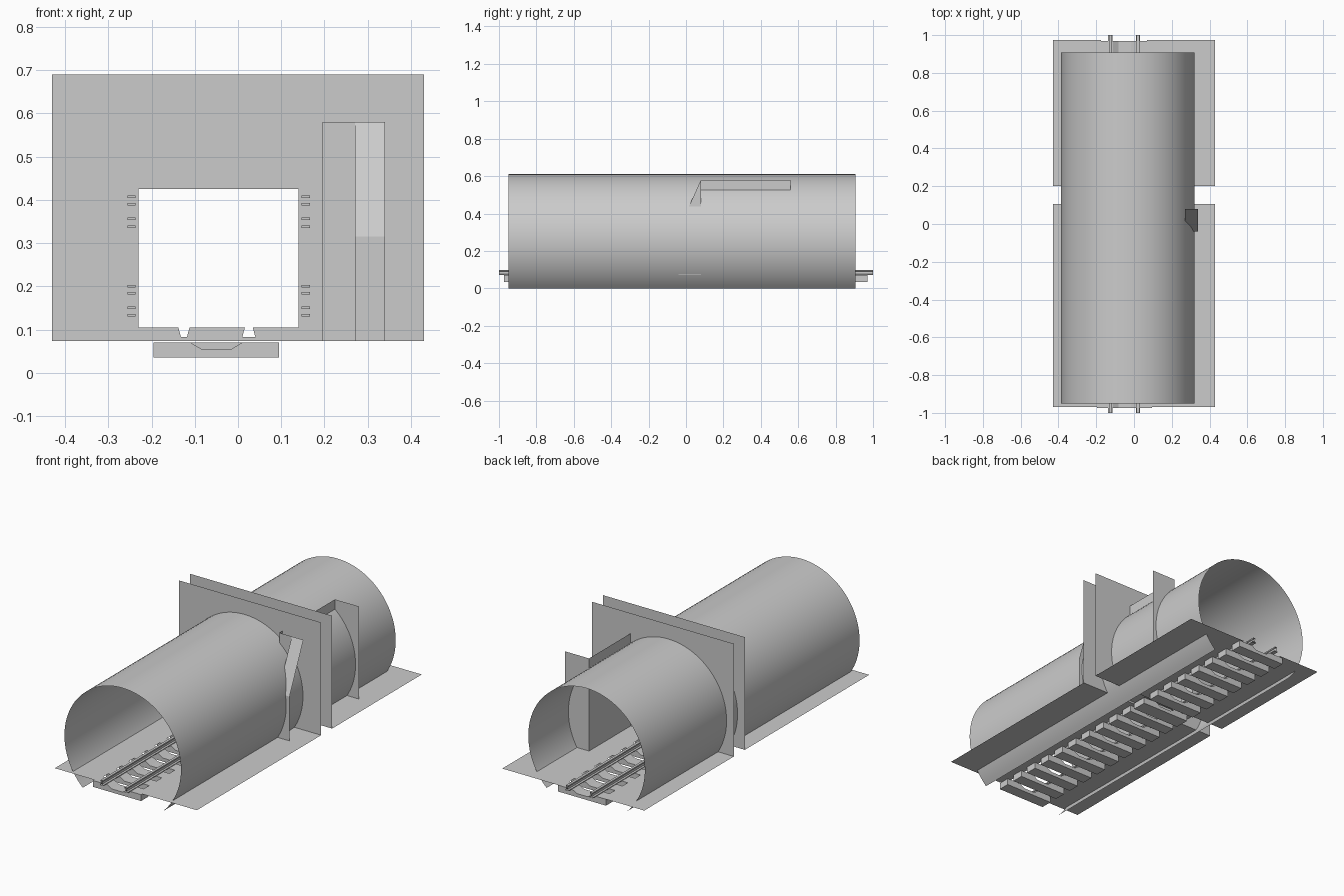
import bpy, bmesh
from math import sin, cos, asin, pi

cube = bpy.data.objects.get("Cube")
if cube:
    bpy.data.objects.remove(cube)


def make(name, verts, faces):
    mesh = bpy.data.meshes.new(name)
    mesh.from_pydata(verts, [], faces)
    mesh.update()
    obj = bpy.data.objects.new(name, mesh)
    bpy.context.collection.objects.link(obj)
    return obj


def extrude(name, profile, y0, y1, closed=True, caps=True):
    """Sweep an x-z profile along y."""
    n = len(profile)
    verts = [(x, y, z) for y in (y0, y1) for x, z in profile]
    faces = [(i, (i + 1) % n, n + (i + 1) % n, n + i)
             for i in range(n if closed else n - 1)]
    if closed and caps:
        faces += [tuple(reversed(range(n))), tuple(range(n, 2 * n))]
    return make(name, verts, faces)


def rect(x0, x1, z0, z1):
    return [(x0, z0), (x1, z0), (x1, z1), (x0, z1)]


def box(name, x0, x1, y0, y1, z0, z1):
    return extrude(name, rect(x0, x1, z0, z1), y0, y1)


def sheet(name, *corners):
    return make(name, corners, [tuple(range(len(corners)))])


def upright(name, x0, x1, y, z0, z1):
    return sheet(name, *[(x, y, z) for x, z in rect(x0, x1, z0, z1)])


GROUND = 0.073
HALF = 0.43
TRACK_X = -0.05
PLATES = {"front": 0.105, "back": 0.2}

# Tunnel lining: an open arc cut off flat at the bottom
cx, cz, r = -0.033, 0.257, 0.353
start = -asin(cz / r)
sweep = pi - 2 * start
steps = 64
arc = [(cx + r * cos(start + sweep * i / steps),
        cz + r * sin(start + sweep * i / steps)) for i in range(steps + 1)]
tunnel = extrude("tunnel_lining", arc, -0.95, 0.907, closed=False)
for poly in tunnel.data.polygons:
    poly.use_smooth = True

# Ground sheets on both sides of the track bed
for end, (y0, y1) in {"front": (-0.97, 0.105), "back": (0.2, 0.975)}.items():
    for side, (x0, x1) in {"right": (-HALF, -0.175), "left": (0.07, HALF)}.items():
        sheet(f"{end}_ground_{side}", (x0, y0, GROUND), (x1, y0, GROUND),
              (x1, y1, GROUND), (x0, y1, GROUND))

# Dividing walls with a square doorway
outer = rect(-HALF, HALF, GROUND, 0.69)
inner = rect(-0.24, 0.147, 0.083, 0.447)
for end, y in PLATES.items():
    verts = [(x, y, z) for x, z in outer + inner]
    make(f"{end}_dividing_wall", verts,
         [(i, (i + 1) % 4, 4 + (i + 1) % 4, 4 + i) for i in range(4)])

# Door frame between the walls
y0, y1 = PLATES["front"], PLATES["back"]
box("frame_right_jamb", -0.24, -0.23, y0, y1, 0.083, 0.447)
box("frame_left_jamb", 0.14, 0.147, y0, y1, 0.083, 0.447)
box("frame_lintel", -0.23, 0.14, y0, y1, 0.425, 0.447)

# Threshold slabs, tapered beside the rails
slabs = {"right": (-0.23, -0.23, -0.132, -0.138),
         "middle": (-0.118, -0.112, 0.01, 0.016),
         "left": (0.04, 0.034, 0.14, 0.14)}
for side, (a, a_top, b, b_top) in slabs.items():
    extrude(f"threshold_{side}",
            [(a, 0.083), (b, 0.083), (b_top, 0.105), (a_top, 0.105)], y0, y1)

# Hinge leaves on both jambs
for side, (x0, x1) in {"right": (-0.256, -0.237), "left": (0.147, 0.167)}.items():
    for i, z in enumerate((0.133, 0.15, 0.184, 0.2, 0.338, 0.356, 0.39, 0.407)):
        box(f"hinge_leaf_{side}_{i + 1}", x0, x1, y0 - 0.015, y0,
            z - 0.003, z + 0.003)

# Niche built against the left side of the lining
nx0, nxm, nx1 = 0.195, 0.27, 0.34
ny0, nym, ny1 = -0.04, 0.08, 0.56
top, knee = 0.58, 0.315
upright("niche_back_wall", nx0, nx1, ny1, GROUND, top)
upright("niche_front_wall", nx0, nxm, nym, GROUND, top)
upright("niche_lower_panel", nxm, nx1, ny0, GROUND, knee)
sheet("niche_inner_wall", (nx0, nym, GROUND), (nx0, ny1, GROUND),
      (nx0, ny1, top), (nx0, nym, top))
sheet("niche_sloped_panel", (nxm, ny0, knee), (nx1, ny0, knee),
      (nx1, nym, top), (nxm, nym, top))
sheet("niche_cheek", (nxm, ny0, GROUND), (nxm, nym, GROUND),
      (nxm, nym, top), (nxm, ny0, knee))

# Rails: hollow swept profiles, mirrored about their own centre
half_rail = [(0.011, 0.071), (0.011, 0.075), (0.003, 0.078),
             (0.003, 0.09), (0.007, 0.092), (0.007, 0.099)]
for side, x in {"right": -0.126, "left": 0.021}.items():
    profile = [(x + dx, z) for dx, z in half_rail]
    profile += [(x - dx, z) for dx, z in reversed(half_rail)]
    extrude(f"rail_{side}", profile, -1, 1, caps=False)

# Sleepers with a lowered middle
half_tie = [(0.145, 0.035), (0.145, 0.07), (0.06, 0.07), (0.033, 0.054)]
tie = [(TRACK_X + dx, z) for dx, z in half_tie]
tie += [(TRACK_X - dx, z) for dx, z in reversed(half_tie)]
count = 18
for i in range(count):
    y = -0.942 + 1.88 * i / (count - 1)
    extrude(f"sleeper_{i + 1}", tie, y - 0.032, y + 0.032)

# Sill beam carrying the door frame
box("sill_beam", -0.195, 0.095, y0 + 0.01, y1 - 0.01, 0.036, 0.07)

# Consistent normals on every closed part
for obj in bpy.context.scene.objects:
    if obj.type == "MESH" and len(obj.data.polygons) > 1:
        bm = bmesh.new()
        bm.from_mesh(obj.data)
        bmesh.ops.recalc_face_normals(bm, faces=bm.faces)
        bm.to_mesh(obj.data)
        bm.free()
